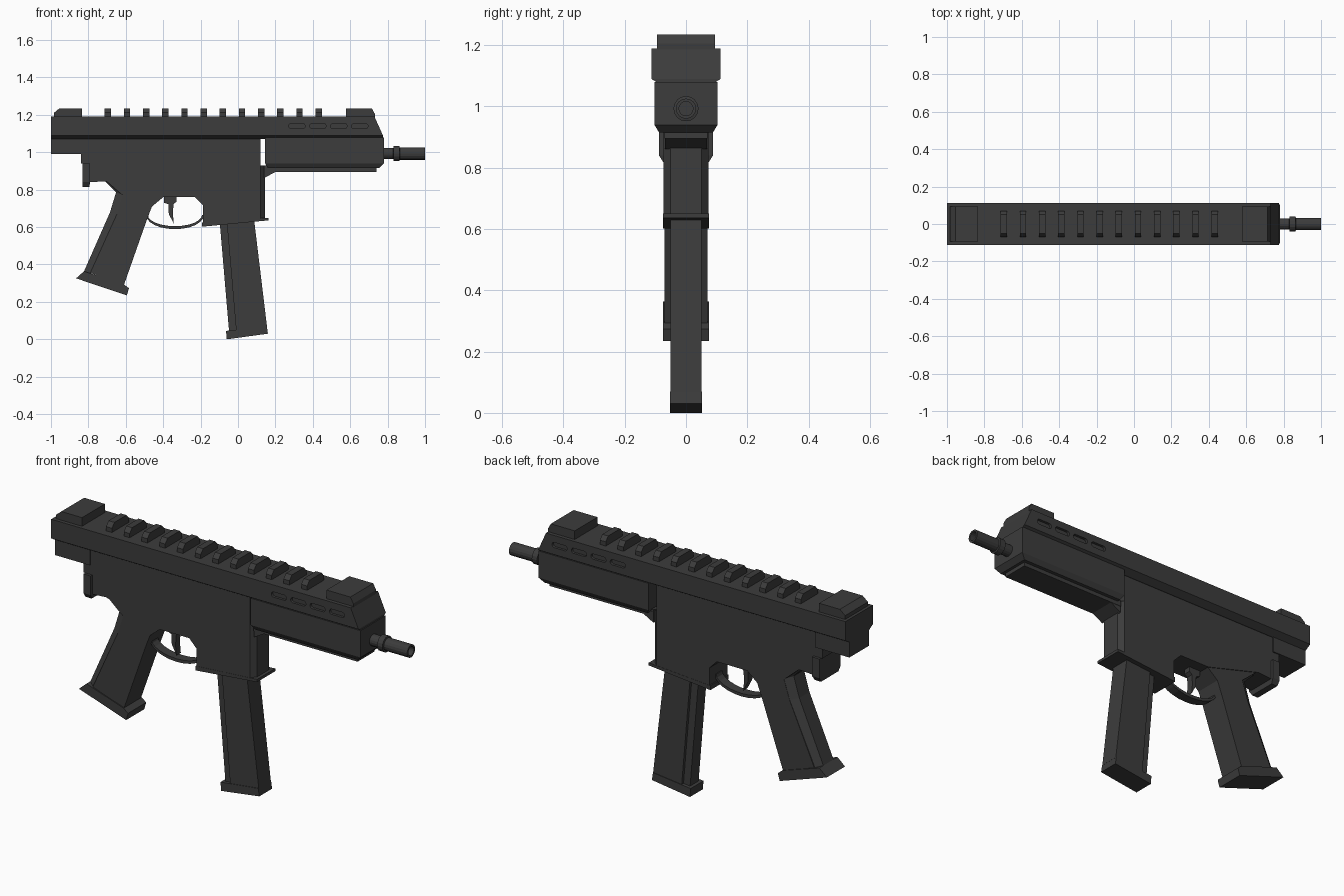
import bpy, bmesh, math

if "Cube" in bpy.data.objects:
    bpy.data.objects.remove(bpy.data.objects["Cube"], do_unlink=True)

metal = bpy.data.materials.new("dark grey metal")
metal.use_nodes = True
COLOUR = (0.045, 0.045, 0.045, 1)
metal.diffuse_color = COLOUR
metal.node_tree.nodes["Principled BSDF"].inputs["Base Color"].default_value = COLOUR


def finish(name, bm):
    bmesh.ops.recalc_face_normals(bm, faces=bm.faces)
    mesh = bpy.data.meshes.new(name)
    bm.to_mesh(mesh)
    bm.free()
    mesh.materials.append(metal)
    obj = bpy.data.objects.new(name, mesh)
    bpy.context.collection.objects.link(obj)
    return obj


def bridge(bm, rings):
    """Skin a list of equal vertex rings and cap both ends."""
    n = len(rings[0])
    for a, b in zip(rings, rings[1:]):
        for i in range(n):
            j = (i + 1) % n
            bm.faces.new((a[i], a[j], b[j], b[i]))
    bm.faces.new(rings[0])
    bm.faces.new(rings[-1])


def add_prism(bm, points, y0, y1):
    bridge(bm, [[bm.verts.new((x, y, z)) for x, z in points] for y in (y0, y1)])


def prism(name, points, half):
    """Side profile extruded to both sides of the middle plane."""
    bm = bmesh.new()
    add_prism(bm, points, -half, half)
    return finish(name, bm)


def wedge(name, points):
    """Side profile of x, z and half width per corner."""
    bm = bmesh.new()
    bridge(bm, [[bm.verts.new((x, s * w, z)) for x, z, w in points] for s in (-1, 1)])
    return finish(name, bm)


def stack(name, levels):
    """Rectangles (z, back, front, half width) joined upward."""
    bm = bmesh.new()
    bridge(bm, [[bm.verts.new(c) for c in
                 ((a, -w, z), (b, -w, z), (b, w, z), (a, w, z))]
                for z, a, b, w in levels])
    return finish(name, bm)


def lathe(name, profile, z, sides=16):
    """Profile of (x, radius) turned about a lengthwise axis."""
    bm = bmesh.new()
    bridge(bm, [[bm.verts.new((x, r * math.cos(math.tau * i / sides),
                               z + r * math.sin(math.tau * i / sides)))
                 for i in range(sides)] for x, r in profile])
    return finish(name, bm)


# Upper receiver with slanted nose and undercut sides
upper = stack("upper_receiver", [(1.07, -1, 0.775, 0.08), (1.09, -1, 0.775, 0.113),
                                 (1.19, -1, 0.73, 0.113)])

# Vent slots sunk into both sides
bm = bmesh.new()
for k in range(4):
    slot = []
    for i in range(12):
        t = math.tau * (i + 0.5) / 12
        side = 0.03 if math.cos(t) > 0 else -0.03
        slot.append((0.315 + 0.112 * k + side + 0.014 * math.cos(t),
                     1.14 + 0.014 * math.sin(t)))
    for s in (-1, 1):
        add_prism(bm, slot, s * 0.1, s * 0.13)
cutter = finish("vent_cutter", bm)
cutter.hide_render = True
cutter.hide_set(True)
cut = upper.modifiers.new("vents", "BOOLEAN")
cut.operation = "DIFFERENCE"
cut.solver = "EXACT"
cut.object = cutter

# Handguard and the panel beneath it
stack("handguard", [(0.915, 0.16, 0.755, 0.088), (0.94, 0.145, 0.78, 0.103),
                    (1.08, 0.145, 0.78, 0.103)])
stack("handguard_panel", [(0.895, 0.14, 0.74, 0.07), (0.92, 0.14, 0.74, 0.07)])

# Sights and rail teeth
stack("rear_sight", [(1.185, -0.985, -0.835, 0.094), (1.21, -0.985, -0.835, 0.094),
                     (1.235, -0.955, -0.835, 0.094)])
stack("front_sight", [(1.185, 0.577, 0.732, 0.094), (1.205, 0.577, 0.732, 0.094),
                      (1.235, 0.577, 0.715, 0.094)])
for k in range(12):
    x = -0.696 + 0.1025 * k
    stack(f"rail_tooth_{k + 1}", [(1.185, x - 0.017, x + 0.017, 0.07),
                                  (1.212, x - 0.017, x + 0.017, 0.07),
                                  (1.235, x - 0.017, x + 0.017, 0.05)])

# Lower receiver with magazine well
stack("receiver_tail", [(0.99, -1, -0.8, 0.08), (1.08, -1, -0.8, 0.08)])
prism("lower_receiver", [(-0.84, 1.08), (-0.84, 0.94), (-0.79, 0.94), (-0.79, 0.84),
                         (-0.71, 0.845), (-0.4, 0.76), (-0.23, 0.76), (-0.187, 0.716),
                         (-0.187, 0.62), (0.12, 0.645), (0.12, 1.08)], 0.074)
wedge("magazine_well_front", [(0.12, 0.64, 0.074), (0.145, 0.645, 0.05),
                              (0.145, 0.93, 0.05), (0.12, 0.93, 0.074)])
prism("well_gusset", [(0.14, 0.93), (0.14, 0.862), (0.2, 0.895), (0.2, 0.93)], 0.068)
prism("magazine_well_lip", [(-0.193, 0.602), (0.163, 0.636), (0.163, 0.65),
                            (-0.193, 0.625)], 0.075)
stack("rear_hook", [(0.815, -0.83, -0.795, 0.072), (0.84, -0.832, -0.79, 0.088),
                    (0.94, -0.832, -0.79, 0.088)])

# Pistol grip with bevelled back and flared foot
prism("grip", [(-0.72, 0.86), (-0.64, 0.79), (-0.615, 0.77), (-0.647, 0.67),
               (-0.79, 0.355), (-0.61, 0.29), (-0.487, 0.64), (-0.46, 0.71),
               (-0.4, 0.76), (-0.4, 0.86)], 0.07)
wedge("grip_back_lower", [(-0.684, 0.68, 0.042), (-0.823, 0.364, 0.042),
                          (-0.785, 0.35, 0.07), (-0.645, 0.67, 0.07)])
wedge("grip_back_upper", [(-0.652, 0.786, 0.042), (-0.684, 0.68, 0.042),
                          (-0.645, 0.67, 0.07), (-0.613, 0.77, 0.07)])
wedge("grip_back_top", [(-0.71, 0.845, 0.042), (-0.652, 0.786, 0.042),
                        (-0.613, 0.77, 0.07), (-0.66, 0.85, 0.07)])
prism("grip_foot", [(-0.823, 0.364), (-0.866, 0.326), (-0.594, 0.235),
                    (-0.583, 0.273), (-0.61, 0.294)], 0.075)

# Magazine with narrow spine and base plate
prism("magazine", [(-0.06, 0.63), (-0.01, 0.05), (0.155, 0.068), (0.086, 0.64)], 0.05)
prism("magazine_spine", [(-0.098, 0.63), (-0.048, 0.045), (0, 0.05), (-0.04, 0.63)], 0.035)
prism("magazine_base", [(-0.064, 0.045), (-0.06, 0), (0.16, 0.03), (0.154, 0.07)], 0.053)

# Trigger and its curved guard
prism("trigger", [(-0.395, 0.78), (-0.395, 0.73), (-0.372, 0.722), (-0.37, 0.67),
                  (-0.343, 0.618), (-0.348, 0.67), (-0.345, 0.722), (-0.33, 0.735),
                  (-0.33, 0.78)], 0.018)
arc = [math.pi * (1 + i / 12) for i in range(13)]
outer = [(-0.337 + 0.155 * math.cos(t), 0.665 + 0.076 * math.sin(t)) for t in arc]
inner = [(-0.337 + 0.145 * math.cos(t), 0.665 + 0.06 * math.sin(t)) for t in arc]
prism("trigger_guard", outer + inner[::-1], 0.025)

# Barrel with collar and hollow muzzle
lathe("barrel", [(0.76, 0.03), (0.83, 0.03), (0.832, 0.041), (0.863, 0.041),
                 (0.865, 0.033), (1, 0.033), (1, 0.023), (0.9, 0.023)], 0.993)
